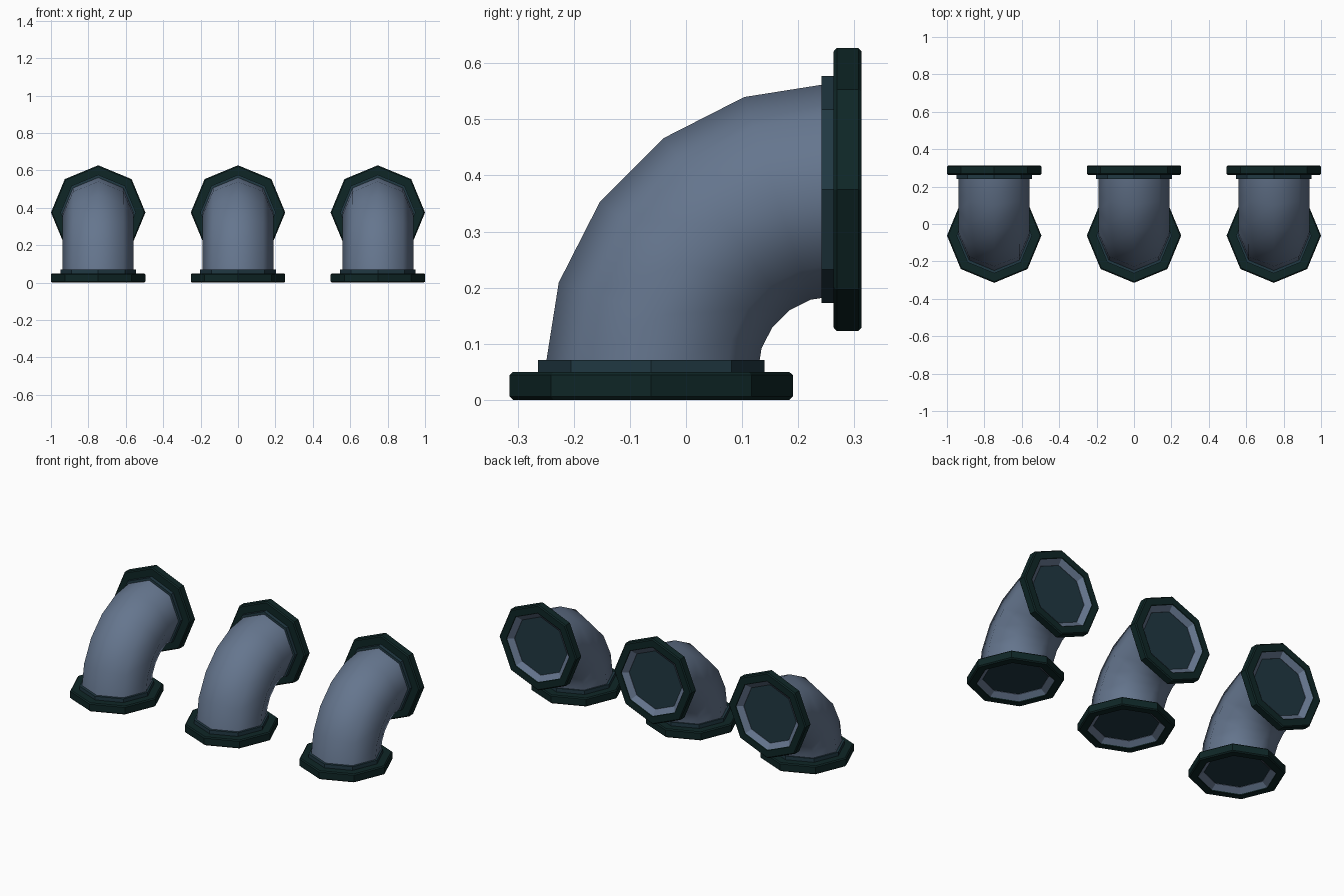
import bpy, bmesh
from math import cos, sin, pi, radians
from mathutils import Matrix, Vector

cube = bpy.data.objects.get("Cube")
if cube:
    bpy.data.objects.remove(cube)

SIDES = 8
BEND = Vector((0, 0.263, 0.05))   # centre of the elbow bend
BEND_R, PIPE_R = 0.325, 0.19


def material(name, rgb):
    m = bpy.data.materials.new(name)
    m.use_nodes = True
    m.diffuse_color = (*rgb, 1)
    m.node_tree.nodes["Principled BSDF"].inputs["Base Color"].default_value = (*rgb, 1)
    return m


PIPE = material("slate blue", (0.13, 0.18, 0.27))
FLANGE = material("dark green", (0.0045, 0.019, 0.019))
COLLAR = material("dark teal", (0.0145, 0.04, 0.055))


def loft(name, rings, mat, closed=False, cap=False, smooth=False):
    """Skin a list of point rings into one mesh object."""
    bm = bmesh.new()
    loops = [[bm.verts.new(p) for p in ring] for ring in rings]
    pairs = list(zip(loops, loops[1:]))
    if closed:
        pairs.append((loops[-1], loops[0]))
    for a, b in pairs:
        for i in range(SIDES):
            j = (i + 1) % SIDES
            bm.faces.new((a[i], a[j], b[j], b[i]))
    if cap:
        bm.faces.new(loops[-1])
    bmesh.ops.recalc_face_normals(bm, faces=bm.faces)
    for f in bm.faces:
        f.smooth = smooth
    mesh = bpy.data.meshes.new(name)
    bm.to_mesh(mesh)
    bm.free()
    mesh.materials.append(mat)
    obj = bpy.data.objects.new(name, mesh)
    bpy.context.collection.objects.link(obj)
    return obj


def ring(r, z, frame):
    return [frame @ Vector((r * cos(2 * pi * i / SIDES), r * sin(2 * pi * i / SIDES), z))
            for i in range(SIDES)]


def turned(name, profile, frame, mat, **kw):
    return loft(name, [ring(r, z, frame) for r, z in profile], mat, **kw)


def pipe_end(prefix, frame):
    # Chamfered flange with a hollow middle
    turned(prefix + "_flange", [(0.205, 0), (0.246, 0), (0.2525, 0.006), (0.2525, 0.044),
                                (0.246, 0.05), (0.18, 0.05)], frame, FLANGE, closed=True)
    # Thin collar between flange and pipe
    turned(prefix + "_collar", [(0.202, 0.045), (0.202, 0.0715), (0.18, 0.0715),
                                (0.18, 0.045)], frame, COLLAR, closed=True)
    # Tapered mouth and the recessed plug that closes it
    turned(prefix + "_mouth", [(0.205, 0.003), (0.172, 0.028), (0.172, 0.034),
                               (0.205, 0.01)], frame, PIPE, closed=True)
    turned(prefix + "_plug", [(0.174, 0.034), (0.174, 0.03)], frame, COLLAR, cap=True)


for label, x in (("right", -0.7475), ("middle", 0), ("left", 0.7475)):
    # Elbow pipe swept through a quarter turn
    rings = []
    for step in range(6):
        turn = Matrix.Rotation(-radians(18 * step), 4, 'X')
        frame = Matrix.Translation(BEND + Vector((x, 0, 0))) @ turn \
            @ Matrix.Translation((0, -BEND_R, 0))
        rings.append(ring(PIPE_R, 0, frame))
    loft(label + "_elbow_pipe", rings, PIPE, smooth=True)

    # Matching ends, one on the floor and one facing the back
    pipe_end(label + "_bottom", Matrix.Translation((x, BEND.y - BEND_R, 0)))
    pipe_end(label + "_back", Matrix.Translation((x, 0.313, BEND.z + BEND_R))
             @ Matrix.Rotation(radians(90), 4, 'X'))
